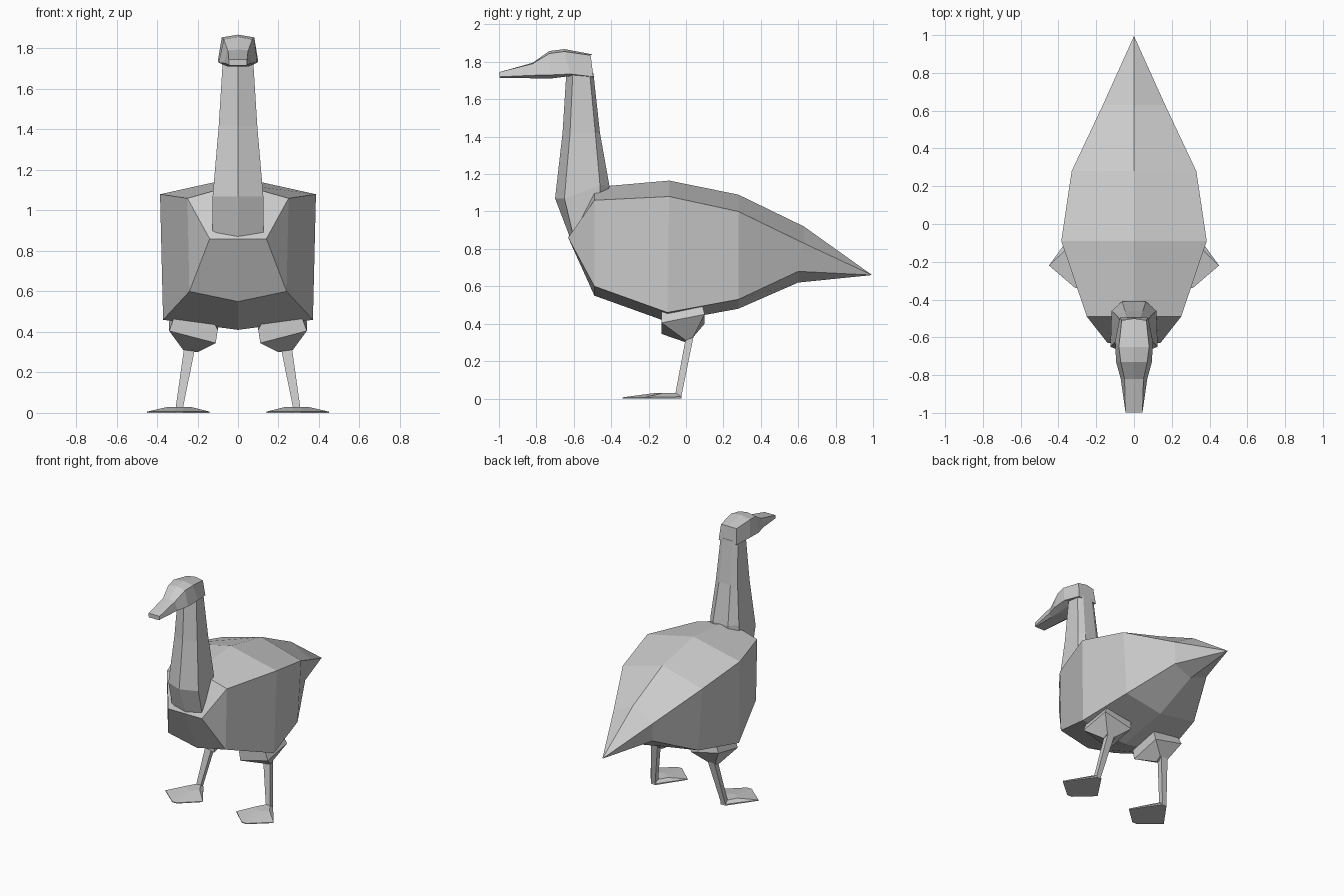
import bpy, bmesh

grey = bpy.data.materials.new("light_grey")
grey.diffuse_color = (0.6, 0.6, 0.6, 1)


def loft(name, rings):
    """Skin a list of equal-length rings, cap both ends, merge collapsed points."""
    bm = bmesh.new()
    vs = [[bm.verts.new(p) for p in ring] for ring in rings]
    n = len(rings[0])
    for a, b in zip(vs, vs[1:]):
        for i in range(n):
            j = (i + 1) % n
            bm.faces.new((a[i], a[j], b[j], b[i]))
    bm.faces.new(vs[0])
    bm.faces.new(vs[-1])
    bmesh.ops.remove_doubles(bm, verts=bm.verts, dist=0.001)
    bmesh.ops.recalc_face_normals(bm, faces=bm.faces)
    me = bpy.data.meshes.new(name)
    bm.to_mesh(me)
    bm.free()
    me.materials.append(grey)
    ob = bpy.data.objects.new(name, me)
    bpy.context.collection.objects.link(ob)
    return ob


def sym(half):
    """Mirror a half section running from top centre to bottom centre."""
    return half + [(-x, y, z) for x, y, z in reversed(half) if x > 0]


# Body: top centre, shoulder edge, belly edge, bottom centre per station
loft("body", [sym(s) for s in (
    [(0, -.63, .86), (.14, -.63, .86), (.14, -.63, .86), (0, -.63, .86)],
    [(0, -.49, 1.13), (.25, -.49, 1.06), (.24, -.49, .60), (0, -.49, .55)],
    [(0, -.09, 1.165), (.385, -.09, 1.08), (.37, -.10, .46), (0, -.10, .41)],
    [(0, .28, 1.09), (.33, .28, 1.0), (.30, .28, .53), (0, .28, .48)],
    [(0, .63, .92), (.165, .63, .83), (.14, .60, .68), (0, .60, .62)],
    [(0, .995, .66), (.0002, .995, .66), (.0002, .995, .66), (0, .995, .66)],
)])

# Neck: front ridge, flat sides, chamfered back
loft("neck", [
    [(0, yf, z), (w, ys, z), (w * .95, yb, z + d), (w * .5, yt, z + d),
     (-w * .5, yt, z + d), (-w * .95, yb, z + d), (-w, ys, z)]
    for z, d, w, yf, ys, yb, yt in (
        (.86, 0, .125, -.62, -.60, -.46, -.42),
        (1.07, .07, .125, -.70, -.65, -.46, -.41),
        (1.42, 0, .095, -.66, -.62, -.485, -.46),
        (1.74, 0, .075, -.64, -.605, -.515, -.495),
    )])

# Head and beak: top ridge, crown edge, cheek edge, flat underside
loft("head", [sym(s) for s in (
    [(0, -.50, 1.84), (.065, -.51, 1.835), (.075, -.495, 1.72), (.04, -.495, 1.72)],
    [(0, -.65, 1.868), (.08, -.65, 1.855), (.10, -.62, 1.735), (.05, -.61, 1.725)],
    [(0, -.73, 1.858), (.07, -.73, 1.845), (.095, -.73, 1.73), (.05, -.73, 1.71)],
    [(0, -.82, 1.795), (.05, -.82, 1.79), (.07, -.82, 1.728), (.045, -.82, 1.712)],
    [(0, -.998, 1.745), (.045, -.998, 1.745), (.045, -.998, 1.72), (.04, -.998, 1.715)],
)])

# Legs: thigh block, thin shank and diamond foot on each side
for side, s in (("left", 1), ("right", -1)):
    def part(name, rings):
        loft(f"{side}_{name}", [[(s * x, y, z) for x, y, z in r] for r in rings])

    part("thigh", [
        [(.13, -.13, .47), (.31, -.13, .47), (.31, .09, .50), (.13, .09, .50)],
        [(.10, -.13, .41), (.32, -.13, .46), (.32, .09, .49), (.10, .09, .46)],
        [(.11, -.13, .345), (.34, -.13, .405), (.34, .10, .45), (.11, .10, .40)],
        [(.20, 0, .30), (.27, 0, .31), (.27, .04, .33), (.20, .04, .33)],
    ])
    part("shank", [
        [(.21, 0, .33), (.265, 0, .33), (.265, .04, .33), (.21, .04, .33)],
        [(.275, -.06, .01), (.31, -.06, .01), (.31, -.025, .01), (.275, -.025, .01)],
    ])
    part("foot", [
        [(.27, -.025, 0), (.31, -.025, 0), (.45, -.22, 0), (.31, -.34, 0), (.27, -.34, 0), (.14, -.22, 0)],
        [(.27, -.025, .01), (.31, -.025, .01), (.45, -.22, .006), (.31, -.34, .006), (.27, -.34, .006), (.14, -.22, .006)],
        [(.275, -.05, .03), (.305, -.05, .03), (.345, -.12, .03), (.31, -.16, .03), (.27, -.16, .03), (.235, -.12, .03)],
    ])
